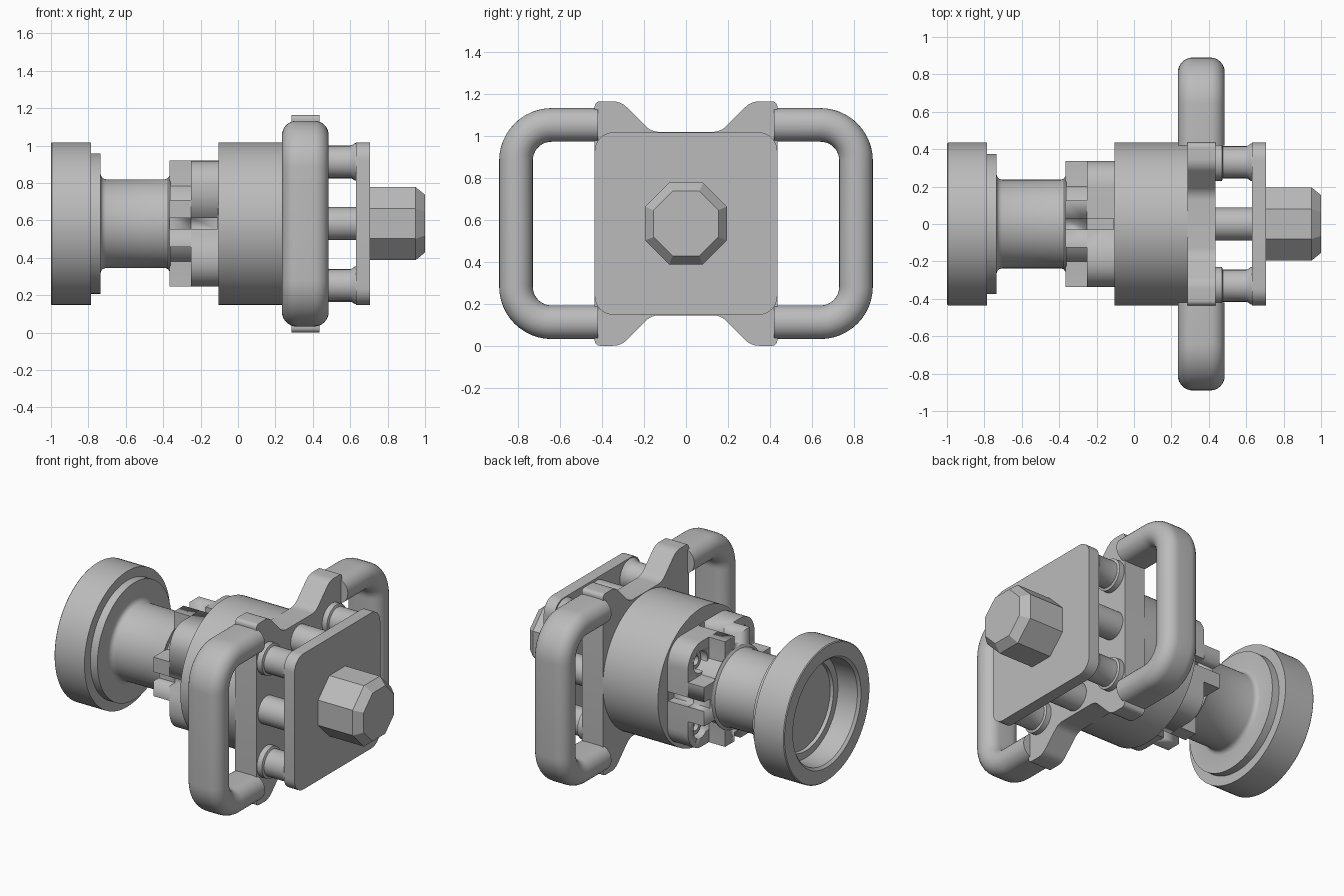
import bpy, bmesh, math
from mathutils import Vector

if "Cube" in bpy.data.objects:
    bpy.data.objects.remove(bpy.data.objects["Cube"])

ZC = 0.583   # height of the main axis, which runs along x

grey = bpy.data.materials.new("machined grey")
grey.use_nodes = True
grey.diffuse_color = (0.5, 0.5, 0.5, 1)
grey.node_tree.nodes["Principled BSDF"].inputs["Base Color"].default_value = (0.5, 0.5, 0.5, 1)


def finish(name, bm, angle=32):
    bmesh.ops.remove_doubles(bm, verts=bm.verts, dist=1e-5)
    bmesh.ops.recalc_face_normals(bm, faces=bm.faces)
    mesh = bpy.data.meshes.new(name)
    bm.to_mesh(mesh)
    bm.free()
    mesh.materials.append(grey)
    obj = bpy.data.objects.new(name, mesh)
    bpy.context.collection.objects.link(obj)
    obj.location.z = ZC
    bpy.ops.object.select_all(action='DESELECT')
    obj.select_set(True)
    bpy.context.view_layer.objects.active = obj
    bpy.ops.object.shade_smooth_by_angle(angle=math.radians(angle))
    return obj


def lathe(name, profile, y=0, z=0, segs=64, phase=0, angle=32):
    """Revolve (x, radius) points about an axis parallel to x."""
    bm = bmesh.new()
    rings = []
    for x, r in profile:
        rings.append([bm.verts.new((x, y + r * math.cos(a), z + r * math.sin(a)))
                      for a in (phase + math.tau * i / segs for i in range(segs))])
    for a, b in zip(rings, rings[1:]):
        for i in range(segs):
            j = (i + 1) % segs
            bm.faces.new((a[i], a[j], b[j], b[i]))
    for ring, (x, r) in ((rings[0], profile[0]), (rings[-1], profile[-1])):
        if r > 0:
            bm.faces.new(ring)
    return finish(name, bm, angle)


def fillet(points, closed=True, steps=8):
    """Round the corners of a polyline given as (u, v, radius)."""
    out, n = [], len(points)
    for i, (u, v, r) in enumerate(points):
        p = Vector((u, v))
        if r == 0 or (not closed and i in (0, n - 1)):
            out.append(p)
            continue
        d1 = (Vector(points[i - 1][:2]) - p).normalized()
        d2 = (Vector(points[(i + 1) % n][:2]) - p).normalized()
        half = d1.angle(d2) / 2
        centre = p + (d1 + d2).normalized() * (r / math.sin(half))
        start = p + d1 * (r / math.tan(half)) - centre
        end = p + d2 * (r / math.tan(half)) - centre
        turn = math.atan2(start.x * end.y - start.y * end.x, start.dot(end))
        for k in range(steps + 1):
            t = turn * k / steps
            c, s = math.cos(t), math.sin(t)
            out.append(centre + Vector((start.x * c - start.y * s, start.x * s + start.y * c)))
    return out


def rect(w, h, r):
    return fillet([(w, h, r), (-w, h, r), (-w, -h, r), (w, -h, r)])


def prism(name, outline, x0, x1):
    """Extrude a (y, z) outline along x."""
    bm = bmesh.new()
    face = bm.faces.new([bm.verts.new((x0, p.x, p.y)) for p in outline])
    ext = bmesh.ops.extrude_face_region(bm, geom=[face])
    moved = [v for v in ext["geom"] if isinstance(v, bmesh.types.BMVert)]
    bmesh.ops.translate(bm, verts=moved, vec=(x1 - x0, 0, 0))
    return finish(name, bm)


def cut(obj, cutter):
    mod = obj.modifiers.new("cut", 'BOOLEAN')
    mod.operation, mod.object, mod.solver = 'DIFFERENCE', cutter, 'EXACT'
    bpy.context.view_layer.update()
    bpy.context.view_layer.objects.active = obj
    bpy.ops.object.modifier_apply(modifier=mod.name)
    bpy.data.objects.remove(cutter)


def handle(name, side):
    """Sweep a rounded bar section around a U-shaped path."""
    path = fillet([(0.42, -0.47, 0), (0.81, -0.47, 0.17), (0.81, 0.47, 0.17), (0.42, 0.47, 0)],
                  closed=False, steps=12)
    section = rect(0.125, 0.08, 0.078)
    bm = bmesh.new()
    rings = []
    for i, p in enumerate(path):
        t = (path[min(i + 1, len(path) - 1)] - path[max(i - 1, 0)]).normalized()
        if 0 < i < len(path) - 1:
            a, b = (p - path[i - 1]).normalized(), (path[i + 1] - p).normalized()
            t = (a + b).normalized()
        normal = Vector((t.y, -t.x))
        rings.append([bm.verts.new((0.36 + s.x, side * (p.x + normal.x * s.y), p.y + normal.y * s.y))
                      for s in section])
    n = len(section)
    for a, b in zip(rings, rings[1:]):
        for i in range(n):
            bm.faces.new((a[i], a[(i + 1) % n], b[(i + 1) % n], b[i]))
    bm.faces.new(rings[0])
    bm.faces.new(rings[-1])
    return finish(name, bm)


# Cupped end ring, stepped collar and filleted neck, turned in one piece
lathe("cup_and_neck", [
    (-0.83, 0), (-0.83, 0.275), (-0.85, 0.28), (-0.85, 0.325), (-0.985, 0.33), (-1, 0.345),
    (-1, 0.43), (-0.995, 0.435), (-0.785, 0.435), (-0.785, 0.375), (-0.735, 0.375),
    (-0.735, 0.265), (-0.73, 0.25), (-0.72, 0.241), (-0.705, 0.237), (-0.39, 0.237),
    (-0.375, 0.243), (-0.364, 0.26), (-0.36, 0.26), (-0.36, 0.237), (-0.2, 0.237), (-0.2, 0)], segs=96)

# Rounded square flange with counterbored screw holes at the corners
flange = prism("flange", rect(0.337, 0.337, 0.137), -0.25, -0.1)
for y in (-0.21, 0.21):
    for z in (-0.21, 0.21):
        cut(flange, lathe("hole_cutter", [(-0.3, 0), (-0.3, 0.07), (-0.17, 0.07), (-0.17, 0)], y, z, 32))
        lathe("screw", [(-0.185, 0), (-0.185, 0.03), (-0.215, 0.03), (-0.215, 0.054),
                        (-0.165, 0.054), (-0.165, 0)], y, z, 32)

# Cross-shaped jaws in front of the flange
W, L = 0.125, 0.337
jaws = prism("cross_jaws", fillet([
    (L, -W, 0), (L, W, 0), (W, W, 0.03), (W, L, 0), (-W, L, 0), (-W, W, 0.03),
    (-L, W, 0), (-L, -W, 0), (-W, -W, 0.03), (-W, -L, 0), (W, -L, 0), (W, -W, 0.03)], steps=4),
    -0.365, -0.25)

# Narrow key slots along the outside of every jaw and the flange
for i in range(4):
    for obj in (flange, jaws):
        box = prism("slot_cutter", fillet([(0.03, 0.28, 0), (0.03, 0.4, 0), (-0.03, 0.4, 0),
                                           (-0.03, 0.28, 0)]), -0.5, -0.11)
        box.rotation_euler.x = i * math.pi / 2
        cut(obj, box)

# Main drum
lathe("drum", [(-0.105, 0), (-0.105, 0.435), (0.29, 0.435), (0.29, 0)], segs=96)

# Carrier plate with raised corner ears
quarter = [(0.435, 0.582, 0.025), (0.31, 0.582, 0.09), (0.165, 0.437, 0.09)]
mirror = [(-y, z, r) for y, z, r in reversed(quarter)]
upper = quarter + mirror
lower = [(-y, -z, r) for y, z, r in upper]
prism("carrier_plate", fillet(upper + lower), 0.285, 0.435)

# Side handles
handle("left_handle", 1)
handle("right_handle", -1)

# Collared corner posts and plain posts at the middle of each edge
D = 0.33
for y in (-D, 0, D):
    for z in (-D, 0, D):
        if y and z:
            lathe("corner_post", [(0.42, 0), (0.42, 0.1), (0.47, 0.1), (0.475, 0.085), (0.6, 0.085),
                                  (0.61, 0.09), (0.625, 0.1), (0.64, 0.1), (0.64, 0)], y, z, 40)
        elif y or z:
            lathe("edge_post", [(0.42, 0), (0.42, 0.088), (0.64, 0.088), (0.64, 0)], y, z, 40)

# End plate and octagonal knob
prism("end_plate", rect(0.435, 0.435, 0.09), 0.63, 0.705)
lathe("octagon_knob", [(0.7, 0), (0.7, 0.211), (0.95, 0.211), (1, 0.167), (1, 0)],
      segs=8, phase=math.pi / 8, angle=10)
